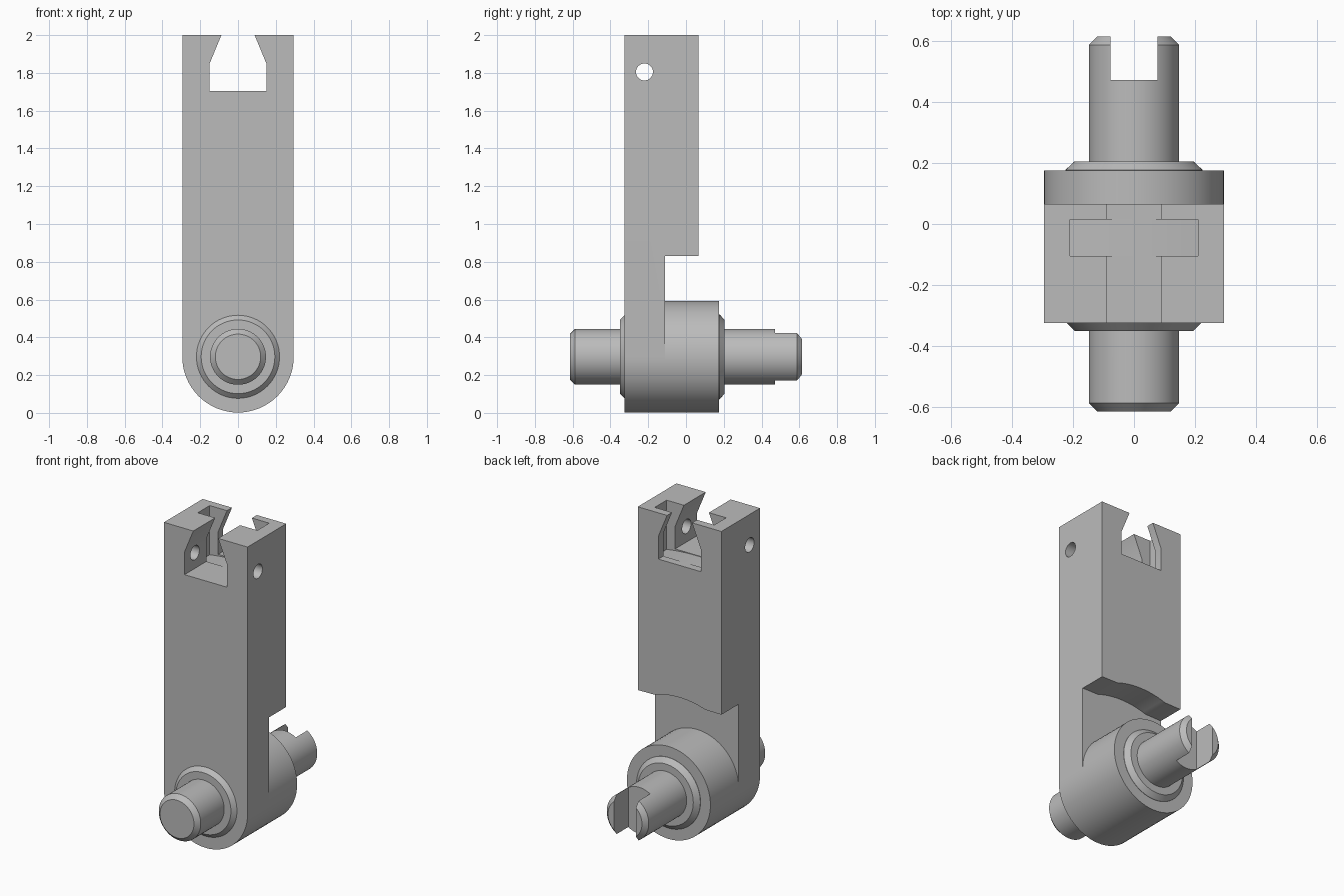
import bpy, bmesh
from math import sin, cos, pi, radians, asin
from mathutils import Matrix

if "Cube" in bpy.data.objects:
    bpy.data.objects.remove(bpy.data.objects["Cube"], do_unlink=True)

AXIS_Z = 0.297      # height of the pivot axis
HALF = 0.295        # half width of the arm

steel = bpy.data.materials.new("grey steel")
steel.use_nodes = True
grey = (0.5, 0.5, 0.5, 1)
steel.diffuse_color = grey
steel.node_tree.nodes["Principled BSDF"].inputs["Base Color"].default_value = grey


def arc(radius, start, end, steps):
    """Points on a circle around the pivot axis, as (x, z)."""
    turns = [start + (end - start) * i / steps for i in range(steps + 1)]
    return [(radius * cos(t), AXIS_Z + radius * sin(t)) for t in turns]


def finish(name, bm):
    bmesh.ops.recalc_face_normals(bm, faces=bm.faces)
    mesh = bpy.data.meshes.new(name)
    bm.to_mesh(mesh)
    bm.free()
    mesh.materials.append(steel)
    obj = bpy.data.objects.new(name, mesh)
    bpy.context.collection.objects.link(obj)
    return obj


def prism(name, outline, y0, y1):
    """Extrude an (x, z) outline from y0 to y1."""
    bm = bmesh.new()
    face = bm.faces.new([bm.verts.new((x, y0, z)) for x, z in outline])
    moved = bmesh.ops.extrude_face_region(bm, geom=[face])["geom"]
    verts = [v for v in moved if isinstance(v, bmesh.types.BMVert)]
    bmesh.ops.translate(bm, verts=verts, vec=(0, y1 - y0, 0))
    return finish(name, bm)


def lathe(name, profile):
    """Turn an (r, y) profile around the pivot axis."""
    bm = bmesh.new()
    verts = [bm.verts.new((r, y, AXIS_Z)) for r, y in profile]
    edges = [bm.edges.new(pair) for pair in zip(verts, verts[1:])]
    bmesh.ops.spin(bm, geom=verts + edges, cent=(0, 0, AXIS_Z), axis=(0, 1, 0),
                   angle=2 * pi, steps=64, use_duplicate=False)
    bmesh.ops.remove_doubles(bm, verts=bm.verts, dist=1e-5)
    return finish(name, bm)


def cut(obj, cutters):
    """Subtract the cutters and remove them."""
    for c in cutters:
        c.hide_render = True
        mod = obj.modifiers.new("cut", "BOOLEAN")
        mod.operation, mod.solver, mod.object = "DIFFERENCE", "EXACT", c
    graph = bpy.context.evaluated_depsgraph_get()
    mesh = bpy.data.meshes.new_from_object(obj.evaluated_get(graph))
    obj.modifiers.clear()
    obj.data = mesh
    for c in cutters:
        bpy.data.objects.remove(c, do_unlink=True)


def mirrored(right):
    """Complete an outline from its +x half."""
    return right + [(-x, z) for x, z in reversed(right)]


# Arm with a rounded foot and a tapered notch in the top
arm = prism("arm", arc(HALF, pi, 2 * pi, 32)
            + mirrored([(HALF, 2), (0.088, 2), (0.15, 1.85), (0.15, 1.705)]),
            -0.325, 0.065)

# Rear recess with an arched roof
spread = asin(0.18 / 0.565)
recess = prism("recess_cutter", [(0.4, -0.2), (0.4, 0.83)]
               + arc(0.565, pi / 2 - spread, pi / 2 + spread, 16)
               + [(-0.4, 0.83), (-0.4, -0.2)], -0.11, 0.3)

# Wide cross slot with a gently arched floor
spread = asin(0.21 / 1.405)
slot = prism("slot_cutter", arc(1.405, pi / 2 - spread, pi / 2 + spread, 16)
             + [(-0.21, 2.2), (0.21, 2.2)], -0.105, 0.015)

# Cross hole through both cheeks
bm = bmesh.new()
bmesh.ops.create_cone(bm, cap_ends=True, segments=32, radius1=0.045, radius2=0.045, depth=1,
                      matrix=Matrix.Translation((0, -0.22, 1.805)) @ Matrix.Rotation(pi / 2, 4, "Y"))
hole = finish("hole_cutter", bm)
cut(arm, [recess, slot, hole])

# Rear boss
boss = prism("boss", arc(HALF, 0, 2 * pi, 64)[:-1], -0.11, 0.175)

# Chamfered collars on both sides
collars = [
    lathe("front_collar", [(0, -0.35), (0.195, -0.35), (0.225, -0.32), (0.225, -0.3), (0, -0.3)]),
    lathe("back_collar", [(0, 0.205), (0.195, 0.205), (0.225, 0.177), (0.225, 0.15), (0, 0.15)]),
]

# Pivot pin with a driving slot in its back end
pin = lathe("pivot_pin", [(0, -0.615), (0.12, -0.615), (0.148, -0.587),
                          (0.148, 0.587), (0.12, 0.615), (0, 0.615)])
cut(pin, [prism("pin_slot_cutter", mirrored([(0.077, 0), (0.077, 0.6)]), 0.472, 0.8)])

for part in [arm, boss, pin] + collars:
    part.data.shade_smooth()
    part.data.set_sharp_from_angle(angle=radians(25))
